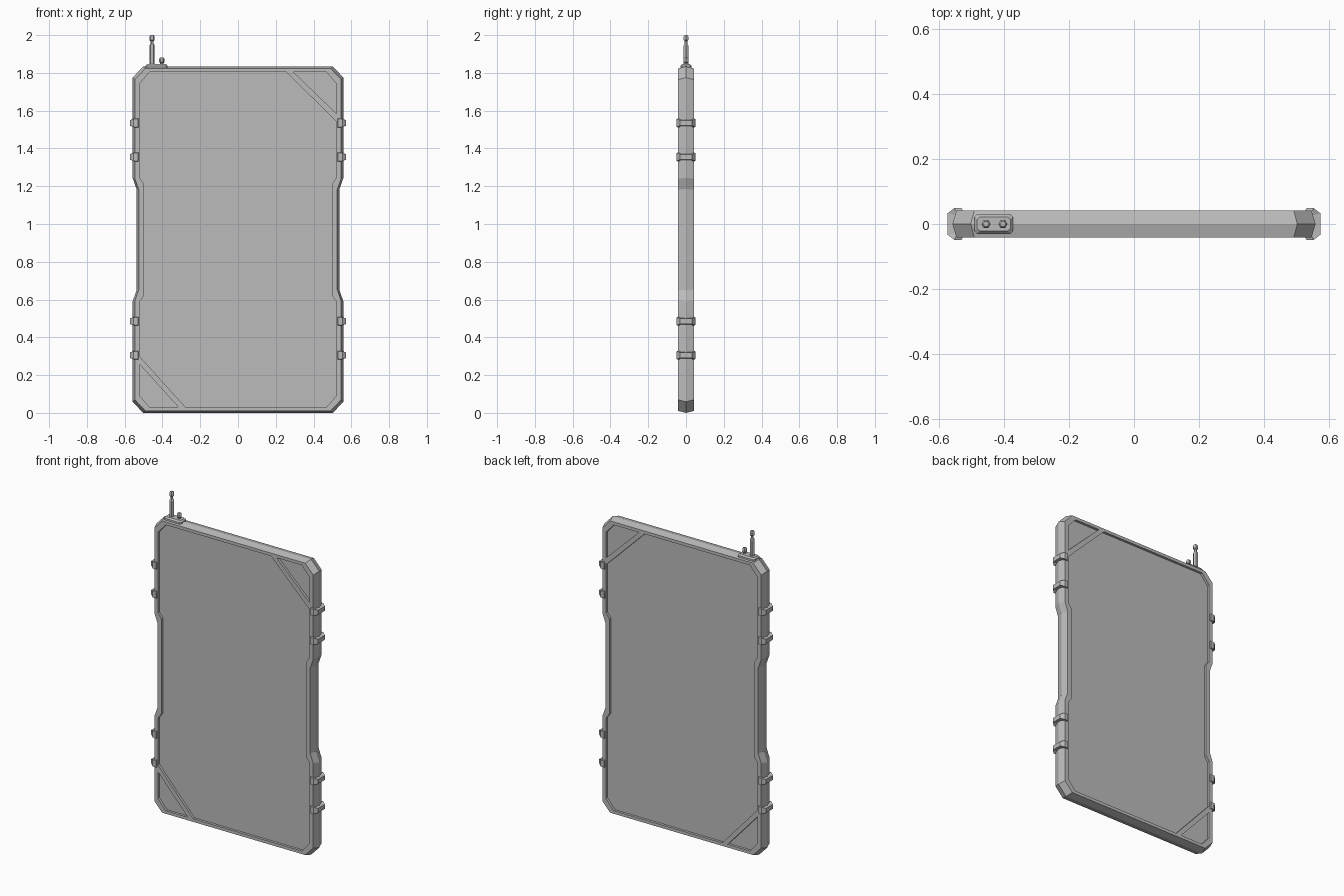
import bpy, bmesh, math

cube = bpy.data.objects.get("Cube")
if cube:
    bpy.data.objects.remove(cube, do_unlink=True)

grey = bpy.data.materials.new("plain grey")
grey.use_nodes = True
grey.diffuse_color = (0.5, 0.5, 0.5, 1)
grey.node_tree.nodes["Principled BSDF"].inputs["Base Color"].default_value = (0.5, 0.5, 0.5, 1)

DEPTH = 0.042    # half thickness of the frame
FLOOR = 0.027    # half thickness at the recessed panels
MID = 0.917      # height of the frame centre


def loft(name, rings):
    """Join equal-length rings of points into a closed solid."""
    bm = bmesh.new()
    loops = [[bm.verts.new(p) for p in ring] for ring in rings]
    n = len(loops[0])
    for a, b in zip(loops, loops[1:]):
        for i in range(n):
            j = (i + 1) % n
            bm.faces.new((a[i], a[j], b[j], b[i]))
    bm.faces.new(loops[0])
    bm.faces.new(loops[-1])
    bmesh.ops.recalc_face_normals(bm, faces=bm.faces)
    mesh = bpy.data.meshes.new(name)
    bm.to_mesh(mesh)
    bm.free()
    mesh.materials.append(grey)
    obj = bpy.data.objects.new(name, mesh)
    bpy.context.collection.objects.link(obj)
    return obj


def outline(quarter, y, sx=1.0, sz=1.0):
    """Mirror a quarter outline, listed from waist to top, all the way round."""
    upper = quarter + [(-x, z) for x, z in reversed(quarter)]
    full = upper + [(-x, -z) for x, z in upper]
    return [(x * sx, y, MID + z * sz) for x, z in full]


# Slate body: ridged rim, frame and recessed panel on both faces
outer = [(0.537, 0.268), (0.558, 0.327), (0.558, 0.858), (0.502, 0.917)]
inner = [(0.497, 0.295), (0.521, 0.328), (0.521, 0.825), (0.468, 0.887)]
loft("frame_and_panels", [
    outline(inner, -FLOOR),
    outline(inner, -DEPTH),
    outline(outer, -DEPTH, 0.978, 0.988),
    outline(outer, 0),
    outline(outer, DEPTH, 0.978, 0.988),
    outline(inner, DEPTH),
    outline(inner, FLOOR),
])

# Diagonal braces across two opposite corners, on both faces
braces = {
    "upper": [(0.256, 1.804), (0.294, 1.804), (0.521, 1.585), (0.521, 1.542)],
    "lower": [(-0.278, 0.03), (-0.315, 0.03), (-0.521, 0.257), (-0.521, 0.299)],
}
for place, pts in braces.items():
    for face, s in (("front", -1), ("back", 1)):
        loft(f"{place}_{face}_brace",
             [[(x, s * y, z) for x, z in pts] for y in (FLOOR - 0.004, DEPTH)])

# Edge clips: a bracket wrapped round the rim, taller at its hooks
half = [(0.530, 0.049, 0.021), (0.552, 0.049, 0.021), (0.573, 0.033, 0.014)]
stations = half + [(x, -y, h) for x, y, h in reversed(half)]
for side, s in (("left", 1), ("right", -1)):
    for i, z in enumerate((0.305, 0.485, 1.355, 1.535)):
        rings = []
        for x, y, h in stations:
            d = 0.02 if abs(y) < 0.04 else 0
            inside = (s * (x - d), y * 0.8, z)
            rings.append([
                (s * x, y, z - h), (s * x, y, z + h),
                (s * (x - d - 0.004), y * 0.82, z + h + 0.003),
                (s * (x - d - 0.004), y * 0.82, z - h - 0.003),
            ])
        loft(f"{side}_clip_{i + 1}", rings)


# Antenna mount: a low plate with cut corners and a sloped edge
def plate(hx, hy, z, c=0.008):
    pts = [(hx, hy - c), (hx - c, hy), (c - hx, hy), (-hx, hy - c)]
    pts += [(-x, -y) for x, y in pts]
    return [(x - 0.431, y, z) for x, y in pts]


loft("antenna_mount", [plate(0.059, 0.03, 1.822), plate(0.059, 0.03, 1.837),
                       plate(0.051, 0.022, 1.846)])


# Hexagonal antennas, each a stack of rings with a narrow neck
def hex_post(name, x0, profile):
    loft(name, [[(x0 + r * math.cos(k * math.pi / 3), r * math.sin(k * math.pi / 3), z)
                 for k in range(6)] for r, z in profile])


hex_post("tall_antenna", -0.455, [
    (0.014, 1.84), (0.014, 1.945), (0.008, 1.955), (0.008, 1.968),
    (0.014, 1.974), (0.014, 1.993), (0.009, 2.0)])
hex_post("short_antenna", -0.403, [
    (0.009, 1.84), (0.009, 1.852), (0.014, 1.857), (0.014, 1.874), (0.009, 1.881)])
